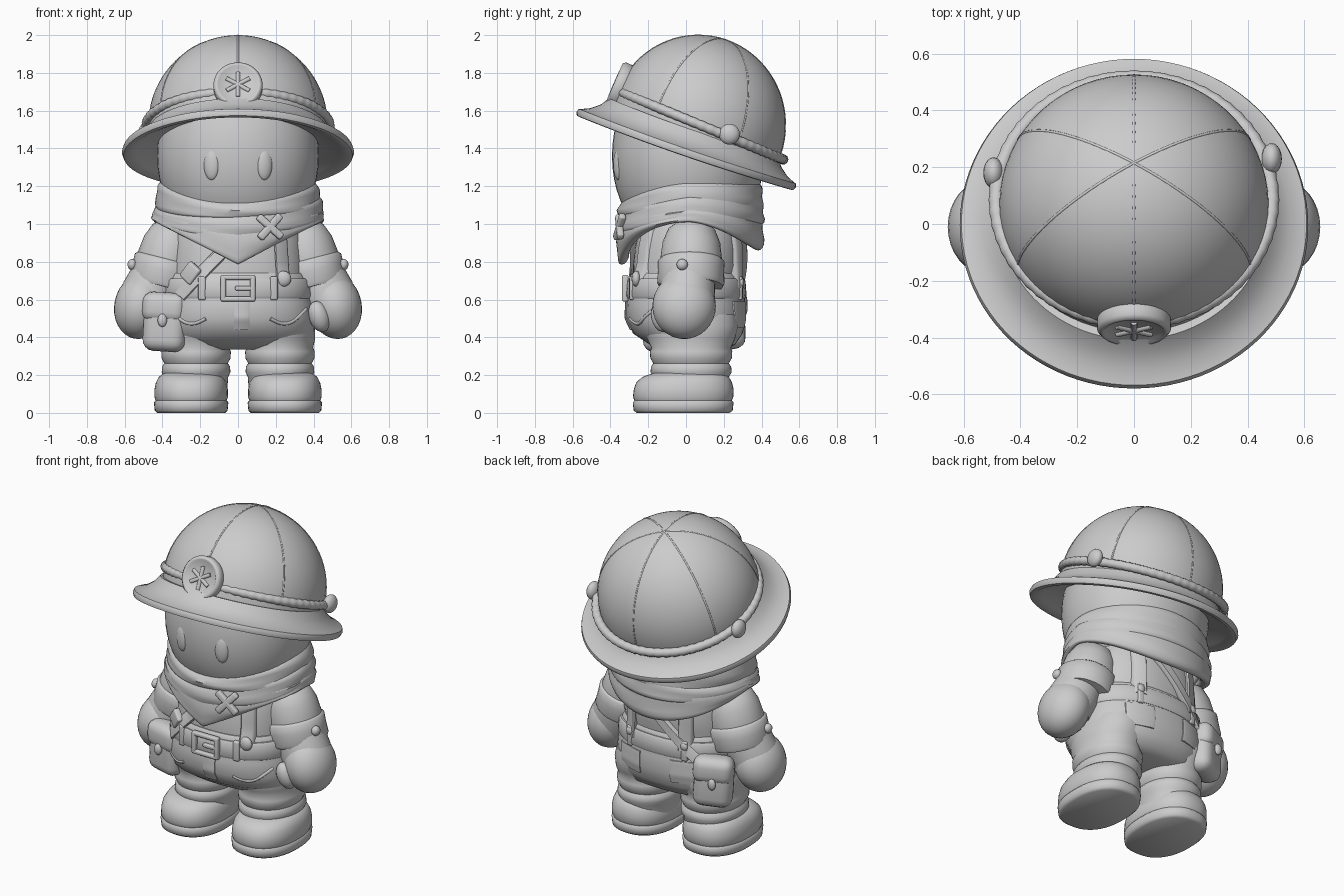
import bpy, bmesh, math
from mathutils import Vector, Matrix

if "Cube" in bpy.data.objects:
    bpy.data.objects.remove(bpy.data.objects["Cube"])

TAU = 2 * math.pi
GREY = bpy.data.materials.new("clay grey")
GREY.diffuse_color = (0.6, 0.6, 0.6, 1)
GREY.use_nodes = True
GREY.node_tree.nodes["Principled BSDF"].inputs["Base Color"].default_value = GREY.diffuse_color


def finish(name, bm, angle=50):
    bmesh.ops.recalc_face_normals(bm, faces=bm.faces)
    me = bpy.data.meshes.new(name)
    bm.to_mesh(me)
    bm.free()
    me.materials.append(GREY)
    ob = bpy.data.objects.new(name, me)
    bpy.context.collection.objects.link(ob)
    bpy.ops.object.select_all(action='DESELECT')
    bpy.context.view_layer.objects.active = ob
    ob.select_set(True)
    bpy.ops.object.shade_smooth_by_angle(angle=math.radians(angle))
    return ob


def skin(name, rings, close=False, angle=50):
    """Join rings of points; cap the ends unless the rings form a closed loop."""
    bm = bmesh.new()
    vs = [[bm.verts.new(p) for p in r] for r in rings]
    n = len(vs[0])
    for i in range(len(vs) if close else len(vs) - 1):
        a, b = vs[i], vs[(i + 1) % len(vs)]
        for j in range(n):
            bm.faces.new((a[j], a[(j + 1) % n], b[(j + 1) % n], b[j]))
    if not close:
        bm.faces.new(vs[0])
        bm.faces.new(vs[-1])
    return finish(name, bm, angle)


def power(c, n):
    return math.copysign(abs(c) ** (2 / n), c)


def stack(name, rows, n=2.3, seg=48):
    """Rows of (z, cx, cy, rx, ry), each a rounded-square ring."""
    return skin(name, [[(cx + rx * power(math.cos(TAU * j / seg), n),
                         cy + ry * power(math.sin(TAU * j / seg), n), z)
                        for j in range(seg)] for z, cx, cy, rx, ry in rows])


def limb(name, p0, p1, prof, seg=32):
    """Surface of revolution about p0-p1 from (t, radius) pairs."""
    p0, p1 = Vector(p0), Vector(p1)
    q = (p1 - p0).to_track_quat('Z', 'Y')
    return skin(name, [[p0.lerp(p1, t) + q @ Vector((r * math.cos(TAU * j / seg), r * math.sin(TAU * j / seg), 0))
                        for j in range(seg)] for t, r in prof])


def ball(name, loc, size, rot=(0, 0, 0), seg=32):
    bm = bmesh.new()
    bmesh.ops.create_uvsphere(bm, u_segments=seg, v_segments=seg // 2, radius=1)
    ob = finish(name, bm)
    ob.location, ob.scale, ob.rotation_euler = loc, size, rot
    return ob


def box(name, loc, size, rot=(0, 0, 0), bevel=0.01):
    bm = bmesh.new()
    bmesh.ops.create_cube(bm, size=1, matrix=Matrix.Diagonal((*size, 1)))
    bmesh.ops.bevel(bm, geom=bm.edges[:], offset=bevel, segments=4, affect='EDGES', profile=0.5)
    ob = finish(name, bm)
    ob.location, ob.rotation_euler = loc, rot
    return ob


def tube(name, pts, r, close=False, seg=10):
    pts = [Vector(p) for p in pts]
    rings = []
    for i, p in enumerate(pts):
        nxt = pts[(i + 1) % len(pts)] if close else pts[min(i + 1, len(pts) - 1)]
        prv = pts[i - 1] if close else pts[max(i - 1, 0)]
        q = (nxt - prv).to_track_quat('Z', 'Y')
        rr = r(i) if callable(r) else r
        rings.append([p + q @ Vector((rr * math.cos(TAU * j / seg), rr * math.sin(TAU * j / seg), 0))
                      for j in range(seg)])
    return skin(name, rings, close)


# Shirt and trousers
SHIRT = [(0.6, 0, 0, .36, .27), (.7, 0, 0, .355, .28), (.78, 0, .01, .36, .29), (.87, 0, .015, .35, .285),
         (.96, 0, .02, .34, .27), (1.04, 0, .02, .29, .25), (1.12, 0, .02, .22, .2)]
PANTS = [(.335, 0, .04, .3, .16), (.36, 0, .035, .37, .225), (.42, 0, .01, .402, .29), (.5, 0, 0, .41, .318),
         (.58, 0, 0, .4, .315), (.66, 0, 0, .385, .302), (.72, 0, 0, .375, .3), (.74, 0, 0, .365, .285)]
stack("shirt", SHIRT)
stack("trousers", PANTS)


def on_body(x, z, side, lift=0.0):
    """Point on the clothed torso; side is -1 for front and 1 for back."""
    rows = PANTS[:-1] + SHIRT[2:]
    for a, b in zip(rows, rows[1:]):
        if a[0] <= z <= b[0]:
            t = (z - a[0]) / (b[0] - a[0])
            _, _, cy, rx, ry = [p + (q - p) * t for p, q in zip(a, b)]
            k = max(0, 1 - abs(x / rx) ** 2.3) ** (1 / 2.3)
            return Vector((x, cy + side * (ry * k + lift), z))


def strap(name, x0, z0, x1, z1, side, w, t=0.02, n=12):
    """Flat band lying on the torso between two points."""
    d = Vector((z1 - z0, 0, x0 - x1)).normalized() * w / 2
    rings = []
    for i in range(n + 1):
        x, z = x0 + (x1 - x0) * i / n, z0 + (z1 - z0) * i / n
        rings.append([on_body(x + s * d.x, z + s * d.z, side, h)
                      for s, h in ((-1, -.02), (1, -.02), (1, t * .6), (.8, t), (-.8, t), (-1, t * .6))])
    return skin(name, rings, angle=40)


# Belt, buckle and belt loops
stack("belt", [(z, 0, 0, .385 + e, .303 + e) for z, e in
               ((.605, -.02), (.605, .01), (.62, .018), (.7, .012), (.712, .004), (.712, -.03))])
for s in (-1, 1):
    box("buckle_side", (s * .078, -.322, .66), (.028, .035, .14), bevel=.01)
    box("buckle_bar", (0, -.322, .66 + s * .057), (.17, .035, .026), bevel=.01)
box("buckle_prong", (.035, -.325, .66), (.1, .025, .025), bevel=.008)
for x in (-.19, .19):
    for s in (-1, 1):
        box("belt_loop", on_body(x, .66, s, .01), (.04, .03, .125), (0, 0, -x * s * .8))
strap("fly_flap", .02, .44, .02, .6, -1, .08, .008)

# Suspenders, pockets and shoulder strap
for s in (-1, 1):
    strap("back_suspender", s * .19, .66, s * .19, 1.06, 1, .075, .022)
    strap("back_pocket", s * .19, .45, s * .19, .59, 1, .17, .01)
    ball("suspender_button", on_body(s * .19, .69, 1, .02), (.025, .015, .025), seg=16)
    tube("front_pocket", [on_body(s * (.17 + .19 * i / 10), .5 - .05 * math.sin(i / 10 * math.pi) + .05 * i / 10, -1, -.004)
                          for i in range(11)], .01)
strap("front_suspender", .24, .69, .22, 1.0, -1, .07, .02)
ball("suspender_button", on_body(.24, .71, -1, .015), (.042, .025, .042), seg=16)
strap("shoulder_strap_front", -.31, .62, .06, 1.0, -1, .07, .025)
strap("shoulder_strap_back", -.3, .58, .2, 1.06, 1, .06, .025)
box("strap_buckle", on_body(-.25, .74, -1, .025), (.085, .04, .1), (0, math.radians(40), -.5), .012)

# Hip pouches with flaps
for name, loc, yaw in (("front_pouch", (-.385, -.15, .48), -.2), ("back_pouch", (-.35, .22, .49), math.pi + .45)):
    box(name, loc, (.23, .14, .31), (0, .06, yaw), .06)
    off = Matrix.Rotation(yaw, 3, 'Z') @ Vector((0, -.008, .078))
    box(name + "_flap", Vector(loc) + off, (.238, .145, .16), (0, .06, yaw), .055)
    off = Matrix.Rotation(yaw, 3, 'Z') @ Vector((0, -.08, .01))
    ball(name + "_clasp", Vector(loc) + off, (.025, .018, .035), seg=16)

# Legs, boots, sleeves and hands
LEG = [(.12, .165, .19), (.19, .17, .2), (.215, .182, .215), (.245, .18, .212), (.262, .168, .2),
       (.29, .183, .216), (.325, .184, .218), (.345, .176, .21), (.39, .186, .232), (.46, .185, .25), (.52, .17, .24)]
BOOT = [(0, -.015, .18, .245), (.012, -.015, .193, .262), (.055, -.015, .197, .267), (.066, -.015, .188, .258),
        (.085, -.015, .195, .266), (.125, -.012, .194, .264), (.16, -.01, .187, .254), (.19, -.002, .172, .23), (.21, .01, .145, .185)]
for s in (-1, 1):
    stack("trouser_leg", [(z, s * .222, .027, rx, ry) for z, rx, ry in LEG], 2.1)
    stack("boot", [(z, s * .248, cy, rx, ry) for z, cy, rx, ry in BOOT])
    p0, p1 = (s * .32, .03, 1.01), (s * .41, .025, .665)
    limb("sleeve", p0, p1, [(0, .05), (.03, .085), (.12, .125), (.32, .153), (.6, .165), (.9, .15)])
    limb("sleeve_cuff", p0, p1, [(.57, .14), (.575, .165), (.61, .177), (.75, .176), (.93, .178), (.98, .17), (.99, .1)])
    ball("hand", (s * .515, -.01, .565), (.14, .168, .175), (0, -s * .2, 0))
    limb("wrist", (s * .43, .015, .72), (s * .505, -.005, .55), [(0, .14), (.5, .15), (1, .14)])
    ball("thumb", (s * .43, -.13, .51), (.055, .055, .085), (.2, -s * .3, 0), 20)
    ball("cuff_button", (s * .56, -.02, .785), (.025, .03, .03), seg=16)

# Head and eyes
stack("head", [(1.36 + .47 * math.sin(a), 0, .01, .428 * math.cos(a) ** .8, .402 * math.cos(a) ** .8)
               for a in [math.radians(-88 + 176 * i / 24) for i in range(25)]], 2.1)
for s in (-1, 1):
    ball("eye", (s * .14, -.358, 1.315), (.043, .025, .082), (0, 0, s * .3))


# Neck scarf: upper roll, middle fold and lower cloth with a front point
def scarf(name, top, bottom, rx, ry, thick, flare, seg=96, prof=20):
    rings = []
    for i in range(seg):
        a = TAU * i / seg
        c, s = math.cos(a), math.sin(a)
        hi, lo = top(c, s), bottom(c, s)
        ring = []
        for j in range(prof):
            b = TAU * j / prof
            v = power(math.sin(b), 3)
            r = thick * power(math.cos(b), 2.5) - flare * v + .005 * math.sin(3 * a + 5 * v)
            ring.append(((rx + r) * c, .022 + (ry + r) * s, (hi + lo) / 2 + v * (hi - lo) / 2))
        rings.append(ring)
    return skin(name, rings, True)


scarf("scarf_roll", lambda c, s: 1.225 - .11 * max(0, -s) ** 2, lambda c, s: 1.06 - .03 * max(0, -s),
      .395, .345, .04, .006)
scarf("scarf_fold", lambda c, s: 1.13 - .07 * max(0, -s) + .03 * c, lambda c, s: 1.03 - .1 * max(0, -s) - .04 * max(0, s),
      .41, .35, .04, .008)
scarf("scarf_cloth", lambda c, s: 1.09 - .06 * max(0, -s),
      lambda c, s: .785 + .225 * abs(c) if s < 0 else 1.01 - .15 * s ** 1.5,
      .42, .353, .034, .008)
for r in (.75, -.85):
    box("cross_patch", (.17, -.352, .985), (.04, .035, .17), (-.08, r, .2), .012)

# Helmet: tilted dome, brim, rope band, seams, badge
TILT = Matrix.Rotation(math.radians(-19), 3, 'X')
C = Vector((0, .065, 1.525))


def dome(lat, lon, k=1.0):
    d = TILT @ Vector((math.cos(lat) * math.cos(lon), math.cos(lat) * math.sin(lon), math.sin(lat)))
    return C + Vector((d.x * .475, d.y * .462, d.z * .475)) * k


skin("helmet_dome", [[dome(math.radians(-12 + 101.5 * i / 24), TAU * j / 64) for j in range(64)] for i in range(25)])
BRIM = [(.43, -.02), (.475, -.015), (.505, -.06), (.55, -.096), (.592, -.115), (.608, -.12), (.614, -.138),
        (.606, -.157), (.585, -.16), (.54, -.14), (.48, -.11), (.41, -.09)]
B = Vector((0, .046, 1.525))
skin("helmet_brim", [[B + TILT @ Vector((r * math.cos(a), r * math.sin(a), h - .015 * math.cos(a) ** 2)) for r, h in BRIM]
                     for a in [TAU * i / 96 for i in range(96)]], True)
BAND = Matrix.Rotation(math.radians(-22.5), 3, 'X')
tube("rope_band", [Vector((0, .085, 1.52)) + BAND @ Vector((.485 * math.cos(a), .465 * math.sin(a), 0))
                   for a in [TAU * i / 240 for i in range(240)]], lambda i: .026 + .0015 * math.cos(TAU * i / 4), True)
for k in range(6):
    tube("helmet_seam", [dome(math.radians(i * 5), math.pi / 2 + k * TAU / 6, .994) for i in range(19)], .0055, seg=8)
for x, y in ((.485, .23), (-.495, .18)):
    ball("band_button", (x, y, 1.475), (.036, .055, .055), seg=20)
n = Vector((0, -.92, .4))
M = Vector((0, -.355, 1.73))
limb("badge", M - n * .04, M + n * .03,
     [(0, .1), (0, .122), (.3, .13), (.8, .13), (1, .118), (1, .108), (.88, .1), (.88, .01)], 48)
Q = n.to_track_quat('Z', 'Y')
for k in range(3):
    d = Q @ Vector((math.cos(k * TAU / 6 + math.pi / 2), math.sin(k * TAU / 6 + math.pi / 2), 0)) * .07
    m = M + n * .02
    tube("badge_relief", [m - d, m, m + d], .012)
